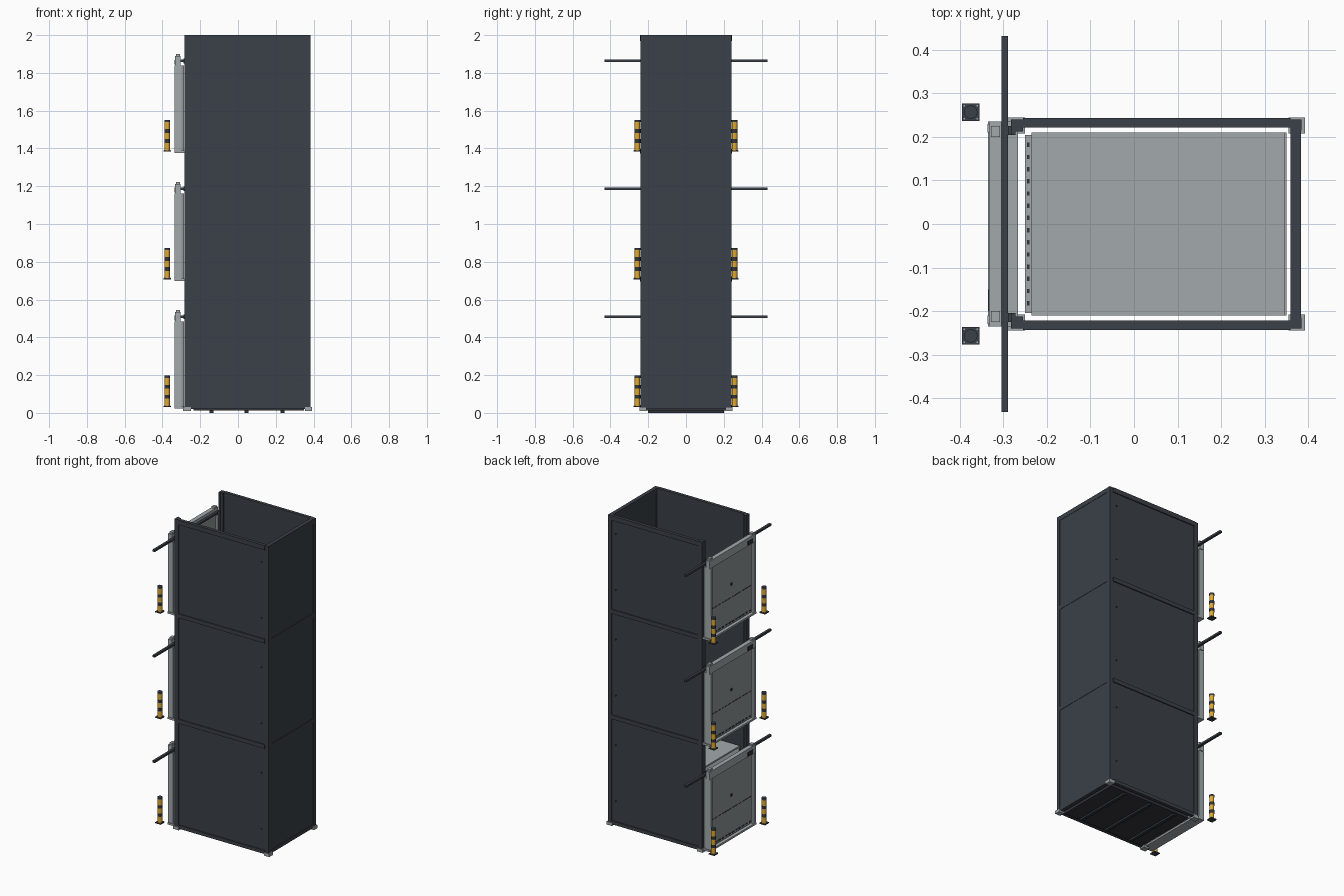
import bpy, math

old = bpy.data.objects.get("Cube")
if old:
    bpy.data.objects.remove(old)


def material(name, r, g, b):
    m = bpy.data.materials.new(name)
    m.use_nodes = True
    m.diffuse_color = (r, g, b, 1)
    m.node_tree.nodes["Principled BSDF"].inputs["Base Color"].default_value = (r, g, b, 1)
    return m


DARK = material("slate grey", .043, .052, .065)
LIGHT = material("light grey", .36, .40, .41)
PANEL = material("door grey", .28, .31, .32)
FLOOR = material("dark underside", .035, .034, .045)
YELLOW = material("safety yellow", .75, .40, .03)
BLACK = material("charcoal", .03, .033, .04)


def box(name, xs, ys, zs, mat):
    """Box spanning the given (low, high) ranges."""
    spans = (xs, ys, zs)
    bpy.ops.mesh.primitive_cube_add(size=1, location=[(a + b) / 2 for a, b in spans])
    o = bpy.context.object
    o.name = name
    o.scale = [abs(b - a) for a, b in spans]
    bpy.ops.object.transform_apply(location=False, rotation=False)
    o.data.materials.append(mat)
    return o


def cylinder(name, x, y, zs, radius, mat, sides=24):
    bpy.ops.mesh.primitive_cylinder_add(vertices=sides, radius=radius, depth=zs[1] - zs[0],
                                        location=(x, y, sum(zs) / 2))
    o = bpy.context.object
    o.name = name
    o.data.materials.append(mat)
    bpy.ops.object.shade_smooth_by_angle()
    return o


def pair(name, xs, ys, zs, mat):
    """Box and its mirror across the y = 0 plane."""
    box(name + "_back", xs, ys, zs, mat)
    box(name + "_front", xs, (-ys[1], -ys[0]), zs, mat)


STOREY = .677
LEVELS = [.03 + STOREY * i for i in range(3)]
SEAMS = [LEVELS[1], LEVELS[2]]

# Shaft walls, corner posts and base plates
pair("side_wall", (-.27, .375), (.222, .236), (.02, 2), DARK)
box("end_wall", (.362, .382), (-.23, .23), (.02, 2), DARK)
pair("rear_post", (.36, .385), (.215, .24), (.02, 2), DARK)
pair("entry_post", (-.283, -.272), (.205, .24), (.02, 2), DARK)
pair("entry_post_flange", (-.275, -.255), (.212, .24), (.02, 2), DARK)
pair("rear_base_plate", (.355, .393), (.208, .245), (.01, .03), LIGHT)
pair("entry_base_plate", (-.29, -.25), (.208, .245), (.01, .03), LIGHT)

# Horizontal rails around the shaft
for z0, z1 in [(.02, .042), (1.97, 2)] + [(z - .012, z + .014) for z in SEAMS]:
    pair("side_rail", (-.255, .36), (.222, .243), (z0, z1), DARK)
    box("end_rail", (.36, .384), (-.215, .215), (z0, z1), DARK)

# Lift car parked on the lowest level
box("car_floor", (-.235, .35), (-.21, .21), (.012, .035), FLOOR)
for x in (-.14, .045, .235):
    box("floor_rib", (x - .01, x + .01), (-.2, .2), (0, .012), BLACK)
pair("car_side_wall", (-.235, .35), (.203, .21), (.035, .5), LIGHT)
box("car_end_wall", (.343, .35), (-.203, .203), (.035, .5), LIGHT)
box("car_roof", (-.235, .347), (-.21, .21), (.5, .51), LIGHT)
box("car_sill", (-.25, -.235), (-.205, .205), (.02, .035), LIGHT)
for i in range(14):
    y = -.182 + i * .028
    box("sill_slot", (-.246, -.24), (y - .005, y + .005), (.034, .037), BLACK)

for z in LEVELS:
    # Landing door: frame, leaf, sill and header
    pair("door_post", (-.337, -.3), (.21, .23), (z, z + .455), LIGHT)
    pair("door_jamb", (-.3, -.285), (.205, .225), (z, z + .455), PANEL)
    box("door_leaf", (-.322, -.308), (-.21, .21), (z + .01, z + .455), PANEL)
    box("landing_sill", (-.335, -.266), (-.235, .235), (z - .008, z + .004), LIGHT)
    box("door_header", (-.333, -.305), (-.235, .235), (z + .455, z + .505), LIGHT)
    pair("header_cap", (-.328, -.308), (.2, .225), (z + .505, z + .516), LIGHT)
    box("header_plate", (-.336, -.333), (-.2, -.15), (z + .46, z + .485), BLACK)
    box("door_handle", (-.327, -.322), (-.006, .006), (z + .26, z + .275), BLACK)
    # Broken seam lines on the leaf
    for i in range(12):
        y = -.187 + i * .034
        box("leaf_seam", (-.324, -.322), (y - .012, y + .012), (z + .18, z + .184), BLACK)
        box("leaf_toe_slot", (-.324, -.322), (y - .01, y + .01), (z + .02, z + .028), BLACK)
    # Long cross bar behind the header
    box("cross_bar", (-.305, -.289), (-.432, .432), (z + .473, z + .486), DARK)
    pair("bar_bracket", (-.289, -.28), (.205, .225), (z + .467, z + .492), DARK)

    # Striped bollards on either side of the door
    for y in (-.257, .257):
        x = -.375
        box("bollard_base", (x - .02, x + .02), (y - .02, y + .02), (z, z + .006), DARK)
        for sx in (-1, 1):
            for sy in (-1, 1):
                cylinder("base_bolt", x + sx * .015, y + sy * .015,
                         (z + .006, z + .009), .002, LIGHT, 8)
        cylinder("bollard_body", x, y, (z + .006, z + .16), .0145, YELLOW)
        for low, high in ((.045, .065), (.098, .118)):
            cylinder("bollard_band", x, y, (z + low, z + high), .015, BLACK)
        cylinder("bollard_cap", x, y, (z + .155, z + .167), .0152, DARK)

    # Fixing bolts on the outer walls
    for dz in (.14, .5):
        for sy in (-1, 1):
            box("wall_bolt", (.33, .336), (sy * .239 - .003, sy * .239 + .003),
                (z + dz, z + dz + .006), BLACK)
